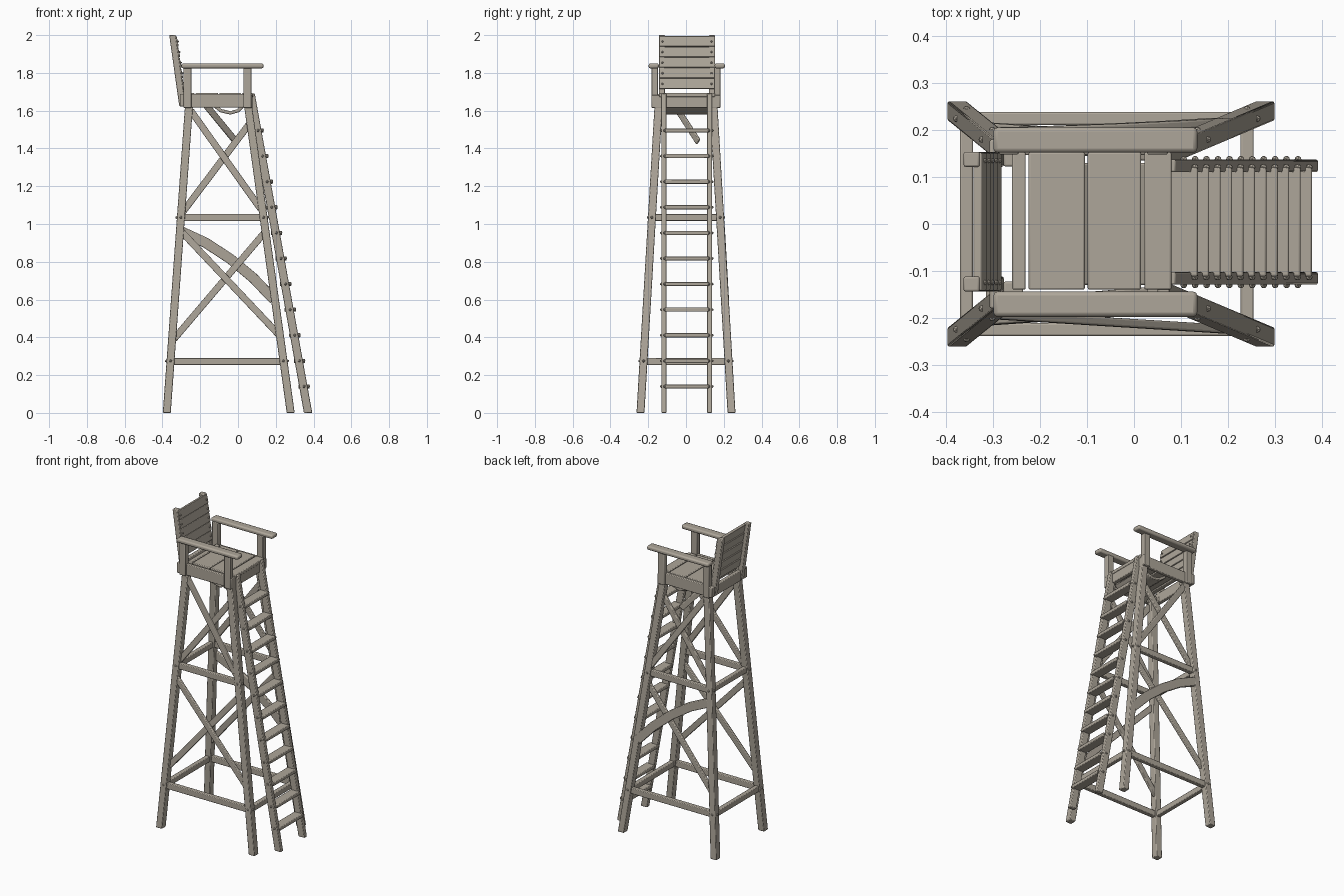
import bpy, bmesh, math
from mathutils import Vector

if "Cube" in bpy.data.objects:
    bpy.data.objects.remove(bpy.data.objects["Cube"])

wood = bpy.data.materials.new("weathered_wood")
wood.diffuse_color = (0.42, 0.38, 0.32, 1)
wood.use_nodes = True
wood.node_tree.nodes["Principled BSDF"].inputs["Base Color"].default_value = wood.diffuse_color


def finish(name, bm, bevel=0.004):
    bmesh.ops.recalc_face_normals(bm, faces=bm.faces)
    me = bpy.data.meshes.new(name)
    bm.to_mesh(me)
    bm.free()
    ob = bpy.data.objects.new(name, me)
    bpy.context.collection.objects.link(ob)
    me.materials.append(wood)
    if bevel:
        m = ob.modifiers.new("worn_edges", 'BEVEL')
        m.width, m.segments, m.limit_method = bevel, 2, 'ANGLE'
    bpy.ops.object.select_all(action='DESELECT')
    ob.select_set(True)
    bpy.context.view_layer.objects.active = ob
    bpy.ops.object.shade_smooth_by_angle(angle=math.radians(40))
    return ob


def loft(name, rings, bevel=0.004):
    """Skin a list of four-cornered rings and cap both ends."""
    bm = bmesh.new()
    vs = [[bm.verts.new(p) for p in r] for r in rings]
    for a, b in zip(vs, vs[1:]):
        for i in range(4):
            j = (i + 1) % 4
            bm.faces.new((a[i], a[j], b[j], b[i]))
    bm.faces.new(vs[0])
    bm.faces.new(vs[-1])
    return finish(name, bm, bevel)


CORNERS = ((-.5, -.5), (.5, -.5), (.5, .5), (-.5, .5))


def post(name, p0, p1, sx, sy):
    """Leaning post whose ends are cut level."""
    return loft(name, [[(p[0] + a * sx, p[1] + b * sy, p[2]) for a, b in CORNERS]
                       for p in (p0, p1)])


def board(name, pts, width, thick, normal, bevel=0.004):
    """Board swept along points; thick is measured along normal."""
    pts = [Vector(p) for p in pts]
    rings = []
    for i, p in enumerate(pts):
        t = (pts[min(i + 1, len(pts) - 1)] - pts[max(i - 1, 0)]).normalized()
        n = Vector(normal)
        n = (n - t * n.dot(t)).normalized()
        s = t.cross(n)
        rings.append([p + s * a * width + n * b * thick for a, b in CORNERS])
    return loft(name, rings, bevel)


def box(name, x, y, z, bevel=0.004):
    cx, cy = sum(x) / 2, sum(y) / 2
    return loft(name, [[(cx + a * (x[1] - x[0]), cy + b * (y[1] - y[0]), h)
                        for a, b in CORNERS] for h in z], bevel)


def bolts(name, points, r=0.008):
    bm = bmesh.new()
    for p in points:
        g = bmesh.ops.create_icosphere(bm, subdivisions=1, radius=r)
        bmesh.ops.translate(bm, verts=g["verts"], vec=p)
    return finish(name, bm, 0)


def leg_x(front, z):
    return 0.279 - 0.225 * z / 1.62 if front else -0.377 + 0.117 * z / 1.62


def leg_y(z):
    return 0.241 - 0.095 * z / 1.62


X, Y, Z = (1, 0, 0), (0, 1, 0), (0, 0, 1)
bolt_points = []

# Splayed legs, side rails and cross braces
for side, s in (("near", -1), ("far", 1)):
    for end, f in (("rear", False), ("front", True)):
        post(f"{end}_leg_{side}", (leg_x(f, 0), s * leg_y(0), 0),
             (leg_x(f, 1.66), s * leg_y(1.66), 1.66), 0.042, 0.042)
        for z in (0.275, 1.035):
            bolt_points.append((leg_x(f, z) + (0.022 if f else -0.022), s * leg_y(z), z))
            bolt_points.append((leg_x(f, z), s * (leg_y(z) + 0.02), z))
    for z in (0.272, 1.035):
        board(f"side_rail_{side}", [(leg_x(False, z), s * leg_y(z), z),
                                    (leg_x(True, z), s * leg_y(z), z)], 0.038, 0.028, Y)

    def brace(name, ends, off, width=0.036):
        board(name, [(x, s * (leg_y(z) + off), z) for x, z in ends], width, 0.018, Y)

    brace(f"upper_brace_{side}", [(-0.25, 1.60), (0.12, 1.08)], 0.009)
    brace(f"upper_counter_brace_{side}", [(-0.295, 1.06), (0.06, 1.53)], -0.009)
    brace(f"lower_counter_brace_{side}", [(-0.34, 0.39), (0.145, 0.96)], -0.009)
    if s < 0:
        brace("lower_brace_near", [(-0.30, 0.96), (0.22, 0.41)], 0.009)
    else:  # warped brace
        brace("warped_brace_far", [(-0.30, 0.96), (-0.17, 0.90), (-0.04, 0.815),
                                   (0.08, 0.715), (0.19, 0.60)], 0.012, 0.055)

# Rails across the rear and front
for name, f, z in (("rear_rail", False, 0.272), ("rear_rail", False, 1.035),
                   ("front_rail", True, 0.272)):
    x = leg_x(f, z)
    board(name, [(x, -leg_y(z), z), (x, leg_y(z), z)], 0.036, 0.028, X)
bolts("frame_bolts", bolt_points)

# Ladder
def rail_x(z):
    return 0.371 - 0.304 * z / 1.69


for name, y in (("ladder_rail_near", -0.116), ("ladder_rail_far", 0.124)):
    post(name, (rail_x(0), y, 0), (rail_x(1.69), y, 1.69), 0.044, 0.027)
tread_bolts = []
for i in range(11):
    z = 0.14 + i * 0.1355
    x = rail_x(z)
    box("ladder_tread", (x - 0.026, x + 0.034), (-0.112, 0.12), (z - 0.011, z + 0.011))
    tread_bolts += [(x + 0.004, y, z) for y in (-0.130, 0.138)]
    tread_bolts += [(x + 0.028, y, z) for y in (-0.113, 0.121)]
bolts("ladder_bolts", tread_bolts, 0.008)

# Seat frame and planks
for side, s in (("near", -1), ("far", 1)):
    box(f"seat_side_{side}", (-0.26, 0.05), (s * 0.158 - 0.011, s * 0.158 + 0.011), (1.617, 1.688))
    box(f"rear_arm_post_{side}", (-0.288, -0.246), (s * 0.165 - 0.017, s * 0.165 + 0.017), (1.615, 1.83))
    box(f"front_arm_post_{side}", (0.028, 0.072), (s * 0.165 - 0.017, s * 0.165 + 0.017), (1.615, 1.83))
    yc = s * 0.175 + 0.004
    box(f"armrest_{side}", (-0.30, 0.135), (yc - 0.027, yc + 0.027), (1.824, 1.85), 0.009)
box("seat_front", (0.05, 0.076), (-0.18, 0.18), (1.615, 1.682))
box("seat_rear", (-0.308, -0.284), (-0.18, 0.18), (1.622, 1.688))
for x in ((-0.26, -0.231), (-0.225, -0.105), (-0.099, 0.015), (0.022, 0.08)):
    box("seat_plank", x, (-0.14, 0.153), (1.672, 1.693))

# Sagging board and stray strut beneath the seat
board("sagging_board", [(-0.13, 0, 1.63), (-0.09, 0, 1.60), (-0.04, 0, 1.588),
                        (0.0, 0, 1.60), (0.03, 0, 1.63)], 0.26, 0.018, Z)
board("seat_strut", [(-0.17, -0.06, 1.63), (-0.01, 0.065, 1.435)], 0.036, 0.014, (0.6, -0.8, 0))

# Sloping backrest: uprights, rear panel and overlapping slats
def back_x(z):
    return -0.295 - 0.052 * (z - 1.63) / 0.37


for name, y in (("back_upright_near", -0.128), ("back_upright_far", 0.138)):
    post(name, (back_x(1.625), y, 1.625), (back_x(2), y, 2), 0.034, 0.032)
for i in range(5):
    z0 = 1.715 + i * 0.056
    z1 = z0 + 0.054
    board("back_slat", [(back_x(z0) + 0.016, 0.005, z0), (back_x(z1) + 0.012, 0.005, z1)],
          0.294, 0.018, X, 0.003)
bolts("back_bolts", [(back_x(1.742 + i * 0.056) + 0.024, y, 1.742 + i * 0.056)
                     for i in range(5) for y in (-0.125, 0.135)], 0.006)
